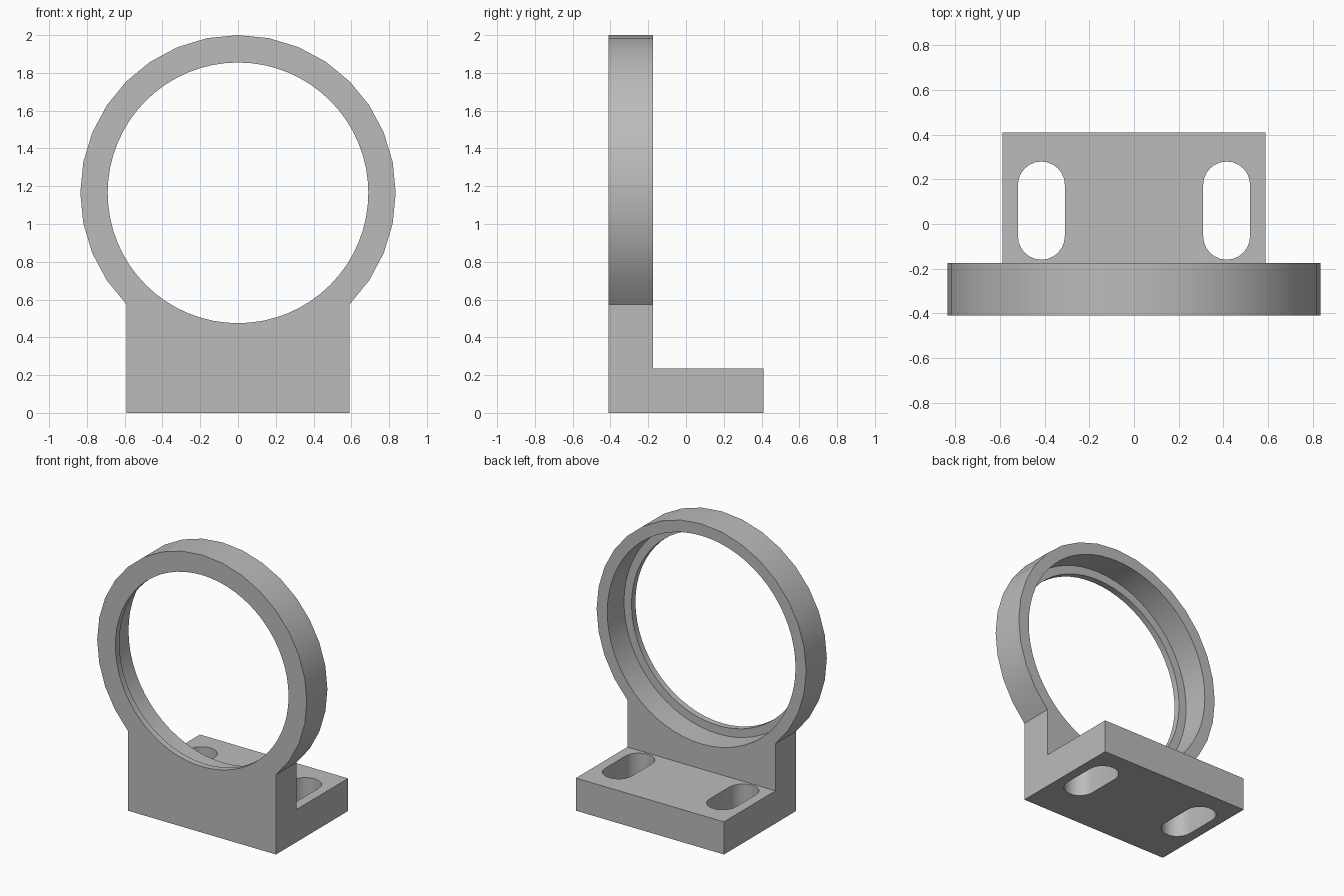
import bpy, bmesh, math
from mathutils import Vector

if "Cube" in bpy.data.objects:
    bpy.data.objects.remove(bpy.data.objects["Cube"])

HALF_W = 0.59                     # half width of the base
FRONT, STEP, BACK = -0.41, -0.175, 0.41
CENTRE_Z, RING_R = 1.165, 0.835
FOOT_H = 0.235

grey = bpy.data.materials.new("plain grey")
grey.use_nodes = True
colour = (0.5, 0.5, 0.5, 1)
grey.diffuse_color = colour
grey.node_tree.nodes["Principled BSDF"].inputs["Base Color"].default_value = colour


def arc(cx, cy, r, start, end, steps):
    """Points along an arc, angles in degrees."""
    angles = [math.radians(start + (end - start) * i / steps) for i in range(steps + 1)]
    return [(cx + r * math.cos(a), cy + r * math.sin(a)) for a in angles]


def prism(name, points, axis, low, high):
    """Extrude a closed 2D outline along y or z."""
    place = (lambda p: (p[0], low, p[1])) if axis == "y" else (lambda p: (p[0], p[1], low))
    bm = bmesh.new()
    face = bm.faces.new([bm.verts.new(place(p)) for p in points])
    top = bmesh.ops.extrude_face_region(bm, geom=[face])["geom"]
    offset = Vector((0, high - low, 0) if axis == "y" else (0, 0, high - low))
    bmesh.ops.translate(bm, verts=[v for v in top if isinstance(v, bmesh.types.BMVert)], vec=offset)
    bmesh.ops.recalc_face_normals(bm, faces=bm.faces)
    mesh = bpy.data.meshes.new(name)
    bm.to_mesh(mesh)
    bm.free()
    mesh.materials.append(grey)
    obj = bpy.data.objects.new(name, mesh)
    bpy.context.collection.objects.link(obj)
    return obj


def combine(target, tool, operation):
    """Apply a boolean and discard the tool."""
    mod = target.modifiers.new(operation, "BOOLEAN")
    mod.operation, mod.object, mod.solver = operation, tool, "EXACT"
    bpy.context.view_layer.objects.active = target
    bpy.ops.object.modifier_apply(modifier=mod.name)
    bpy.data.objects.remove(tool)


# Upright plate: ring outline running straight down into the base
outline = arc(0, CENTRE_Z, RING_R, -45, 225, 24) + [(-HALF_W, 0), (HALF_W, 0)]
bracket = prism("ring_bracket", outline, "y", FRONT, STEP)

# Foot behind the plate
foot_outline = [(-HALF_W, -0.3), (HALF_W, -0.3), (HALF_W, BACK), (-HALF_W, BACK)]
combine(bracket, prism("foot", foot_outline, "z", 0, FOOT_H), "UNION")

# Through hole with a thin front lip, and the wider bore behind it
for name, radius, low, high in (("hole", 0.69, -0.6, -0.3), ("bore", 0.75, -0.365, 0)):
    circle = arc(0, CENTRE_Z, radius, 0, 360, 64)[:-1]
    combine(bracket, prism(name, circle, "y", low, high), "DIFFERENCE")

# Mounting slots
for side in (-1, 1):
    x = side * 0.415
    slot = arc(x, 0.175, 0.105, 0, 180, 12) + arc(x, -0.055, 0.105, 180, 360, 12)
    combine(bracket, prism("slot", slot, "z", -0.1, 0.4), "DIFFERENCE")

# Smooth the round walls, keep the machined edges sharp
bpy.ops.object.select_all(action="DESELECT")
bracket.select_set(True)
bpy.context.view_layer.objects.active = bracket
bpy.ops.object.shade_smooth_by_angle(angle=math.radians(30))
